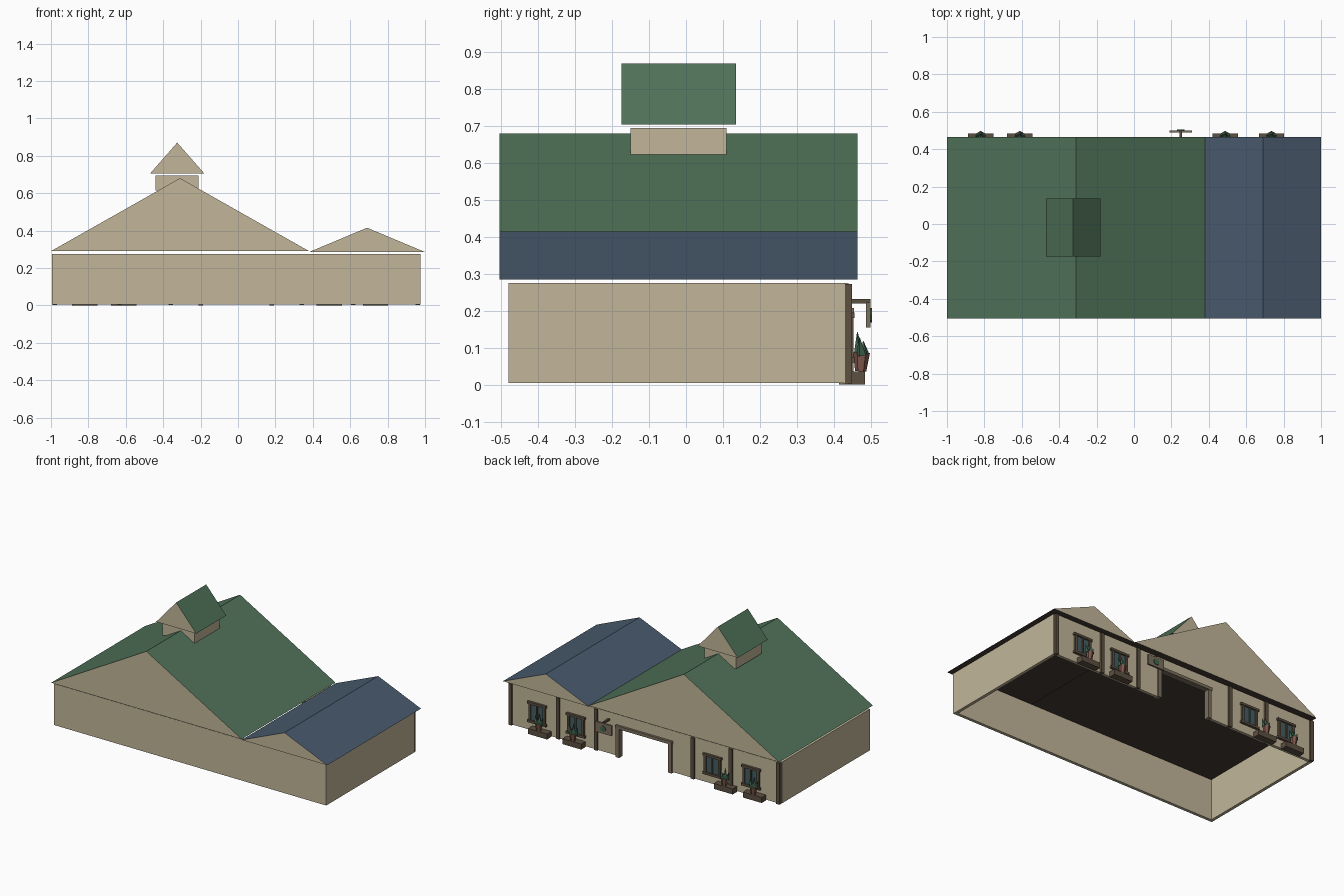
import bpy, bmesh, math
from mathutils import Matrix, Vector

if "Cube" in bpy.data.objects:
    bpy.data.objects.remove(bpy.data.objects["Cube"])


def mat(name, r, g, b):
    m = bpy.data.materials.new(name)
    m.diffuse_color = (r, g, b, 1)
    m.use_nodes = True
    m.node_tree.nodes["Principled BSDF"].inputs["Base Color"].default_value = m.diffuse_color
    return m


TAN = mat("plaster", 0.54, 0.47, 0.32)
GREEN = mat("green_roof", 0.08, 0.17, 0.10)
BLUE = mat("blue_roof", 0.065, 0.10, 0.15)
WOOD = mat("dark_wood", 0.11, 0.08, 0.053)
FRAME = mat("door_wood", 0.20, 0.16, 0.11)
DARK = mat("ceiling", 0.06, 0.045, 0.035)
GLASS = mat("glass", 0.06, 0.11, 0.12)
CLAY = mat("clay", 0.22, 0.10, 0.075)
LEAF = mat("leaf", 0.05, 0.13, 0.08)


def finish(name, bm, *mats):
    bmesh.ops.recalc_face_normals(bm, faces=bm.faces)
    me = bpy.data.meshes.new(name)
    bm.to_mesh(me)
    bm.free()
    for m in mats:
        me.materials.append(m)
    ob = bpy.data.objects.new(name, me)
    bpy.context.collection.objects.link(ob)
    return ob


def box(name, m, x0, x1, y0, y1, z0, z1):
    bm = bmesh.new()
    size = Matrix.Diagonal((x1 - x0, y1 - y0, z1 - z0, 1))
    mid = Matrix.Translation(((x0 + x1) / 2, (y0 + y1) / 2, (z0 + z1) / 2))
    bmesh.ops.create_cube(bm, size=1, matrix=mid @ size)
    return finish(name, bm, m)


def extrude_profile(name, pts, y0, y1, *mats):
    """Extrude an xz outline along y."""
    bm = bmesh.new()
    face = bm.faces.new([bm.verts.new((x, y0, z)) for x, z in pts])
    ext = bmesh.ops.extrude_face_region(bm, geom=[face], use_keep_orig=True)
    moved = [v for v in ext["geom"] if isinstance(v, bmesh.types.BMVert)]
    bmesh.ops.translate(bm, verts=moved, vec=(0, y1 - y0, 0))
    bmesh.ops.recalc_face_normals(bm, faces=bm.faces)
    if len(mats) > 1:  # gables, slopes, underside
        for f in bm.faces:
            n = f.normal
            f.material_index = 0 if abs(n.y) > 0.9 else (2 if n.z < -0.9 else 1)
    return finish(name, bm, *mats)


def cone(name, m, base, tip, r0, r1, sides):
    base, tip = Vector(base), Vector(tip)
    axis = tip - base
    rot = axis.to_track_quat('Z', 'Y').to_matrix().to_4x4()
    bm = bmesh.new()
    bmesh.ops.create_cone(bm, cap_ends=True, segments=sides, radius1=r0, radius2=r1,
                          depth=axis.length, matrix=Matrix.Translation((base + tip) / 2) @ rot)
    return finish(name, bm, m)


# walls, with the doorway notched into the back wall
box("front_wall", TAN, -0.975, 0.955, -0.48, -0.46, 0.005, 0.275)
box("left_wall", TAN, -0.995, -0.975, -0.48, 0.43, 0.005, 0.275)
box("right_wall", TAN, 0.955, 0.975, -0.48, 0.43, 0.005, 0.275)
extrude_profile("back_wall", [(-0.98, 0.005), (-0.98, 0.275), (0.96, 0.275), (0.96, 0.005),
                              (0.18, 0.005), (0.18, 0.19), (-0.20, 0.19), (-0.20, 0.005)],
                0.42, 0.44, TAN)

# roofs
extrude_profile("main_roof", [(-1, 0.29), (-0.31, 0.68), (0.38, 0.29)],
                -0.505, 0.465, TAN, GREEN, DARK)
extrude_profile("side_roof", [(0.38, 0.285), (0.69, 0.415), (1, 0.285)],
                -0.505, 0.465, TAN, BLUE, DARK)

# roof turret
box("turret", TAN, -0.44, -0.21, -0.15, 0.11, 0.615, 0.695)
extrude_profile("turret_roof", [(-0.47, 0.705), (-0.325, 0.87), (-0.18, 0.705)],
                -0.175, 0.135, TAN, GREEN, DARK)

# timber posts on the back
for x in (-0.98, -0.635, -0.36, 0.34, 0.615, 0.96):
    box("timber_post", WOOD, x - 0.012, x + 0.012, 0.428, 0.45, 0.003, 0.272)

# door frame
for x in (-0.20, 0.18):
    box("door_jamb", FRAME, x - 0.012, x + 0.012, 0.415, 0.453, 0, 0.19)
box("door_lintel", FRAME, -0.215, 0.195, 0.415, 0.455, 0.188, 0.208)

# windows
for x in (-0.785, -0.505, 0.485, 0.765):
    box("window_glass", GLASS, x - 0.05, x + 0.05, 0.435, 0.446, 0.065, 0.19)
    for dx, w in ((-0.052, 0.008), (0, 0.004), (0.052, 0.008)):
        box("window_upright", WOOD, x + dx - w, x + dx + w, 0.435, 0.453, 0.06, 0.195)
    for z in (0.06, 0.18):
        box("window_rail", WOOD, x - 0.068, x + 0.068, 0.435, 0.456, z, z + 0.015)

# planters with a pot and pointed leaves
for x in (-0.82, -0.61, 0.487, 0.735):
    box("planter", WOOD, x - 0.068, x + 0.068, 0.44, 0.485, 0, 0.036)
    cone("pot", CLAY, (x, 0.473, 0.036), (x, 0.475, 0.086), 0.015, 0.023, 6)
    for dx, dy, top in ((-0.028, -0.002, 0.125), (0, -0.008, 0.142), (0.028, -0.002, 0.128), (0.004, 0.008, 0.118)):
        cone("leaf", LEAF, (x + dx * 0.6, 0.476 + dy, 0.08), (x + dx, 0.472 + dy, top), 0.014, 0.001, 4)

# hanging sign
box("sign_arm", WOOD, 0.244, 0.256, 0.44, 0.50, 0.22, 0.232)
box("sign_board", FRAME, 0.19, 0.31, 0.488, 0.50, 0.155, 0.222)
cone("sign_emblem", LEAF, (0.25, 0.499, 0.188), (0.25, 0.504, 0.188), 0.02, 0.02, 8)
